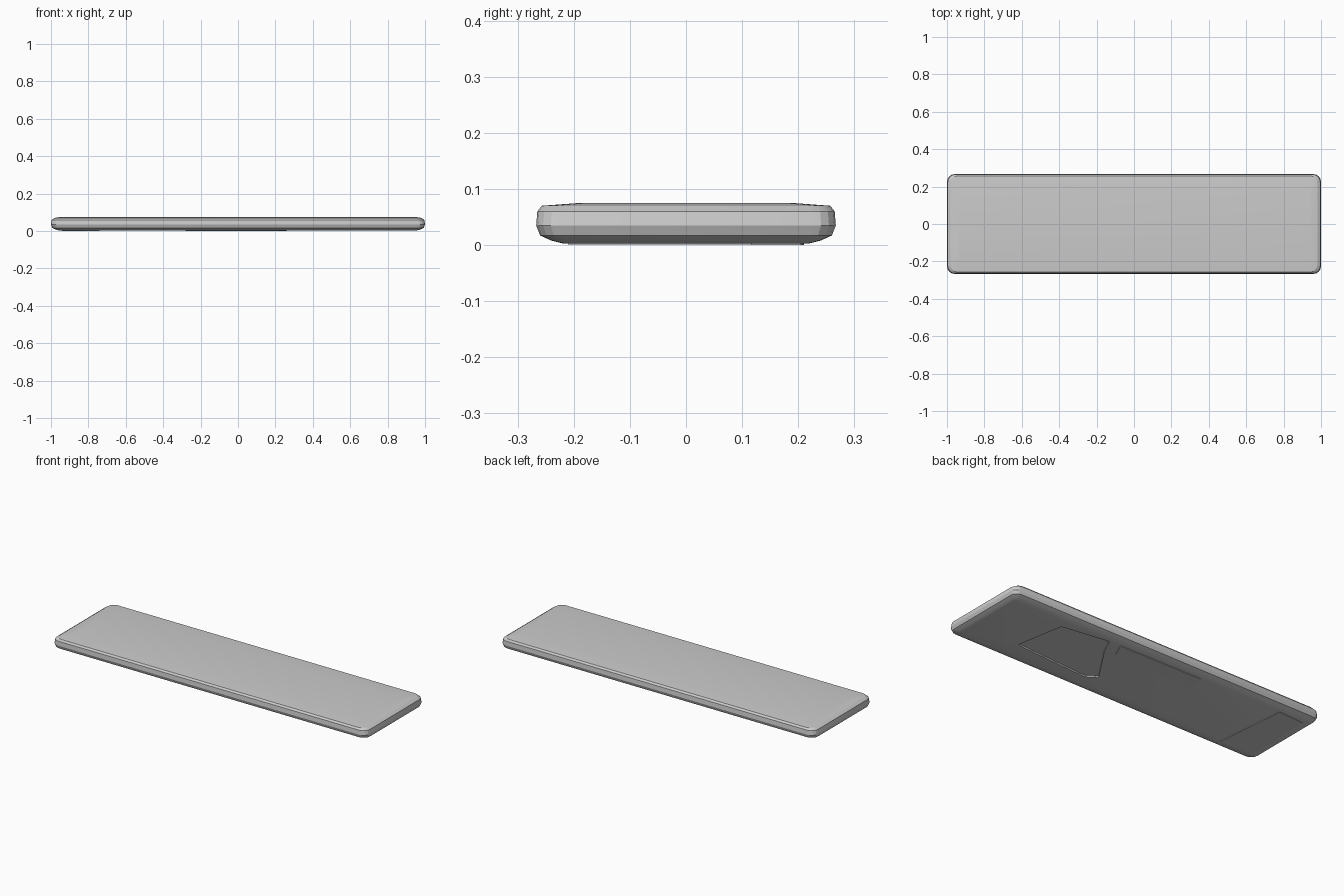
import bpy, bmesh, math

if "Cube" in bpy.data.objects:
    bpy.data.objects.remove(bpy.data.objects["Cube"])


def loft(name, rings):
    """Skin a stack of equal-length closed loops and cap both ends."""
    bm = bmesh.new()
    loops = [[bm.verts.new(p) for p in ring] for ring in rings]
    n = len(loops[0])
    for a, b in zip(loops, loops[1:]):
        for i in range(n):
            bm.faces.new((a[i], a[(i + 1) % n], b[(i + 1) % n], b[i]))
    bm.faces.new(loops[0])
    bm.faces.new(loops[-1])
    bmesh.ops.recalc_face_normals(bm, faces=bm.faces)
    mesh = bpy.data.meshes.new(name)
    bm.to_mesh(mesh)
    bm.free()
    obj = bpy.data.objects.new(name, mesh)
    bpy.context.collection.objects.link(obj)
    return obj


def rounded_rect(hx, hy, r, z, steps=4):
    pts = []
    corners = ((1, 1), (-1, 1), (-1, -1), (1, -1))
    for q, (sx, sy) in enumerate(corners):
        for s in range(steps + 1):
            a = math.pi / 2 * (q + s / steps)
            pts.append((sx * (hx - r) + r * math.cos(a),
                        sy * (hy - r) + r * math.sin(a), z))
    return pts


def prism(name, outline, z0, z1):
    return loft(name, [[(x, y, z) for x, y in outline] for z in (z0, z1)])


# Slab body: half length, half width, corner radius, height
sections = [
    (0.955, 0.220, 0.025, 0.003),
    (0.975, 0.240, 0.032, 0.008),
    (0.993, 0.260, 0.040, 0.017),
    (1.000, 0.267, 0.042, 0.035),
    (0.996, 0.265, 0.042, 0.060),
    (0.980, 0.257, 0.038, 0.070),
    (0.950, 0.190, 0.025, 0.075),
]
body = loft("slab_body", [rounded_rect(*s) for s in sections])

# Shallow recess under the right half
cutter = prism("recess_cutter",
               [(0.66, -0.12), (0.61, 0.16), (0.33, 0.20), (0.28, 0.10),
                (0.14, -0.11), (0.20, -0.15)], -0.02, 0.011)
cutter.hide_render = True
cutter.hide_set(True)
mod = body.modifiers.new("recess", 'BOOLEAN')
mod.operation = 'DIFFERENCE'
mod.solver = 'EXACT'
mod.object = cutter

# Thin raised panels on the underside
prism("underside_strip",
      [(0.26, 0.205), (-0.26, 0.210), (-0.28, 0.116), (0.22, 0.116)], 0.0, 0.006)
prism("underside_end_panel",
      [(-0.74, -0.21), (-0.78, 0.21), (-0.94, 0.20), (-0.94, -0.20)], 0.001, 0.006)

# Soft edges on the slab
bpy.context.view_layer.objects.active = body
body.select_set(True)
bpy.ops.object.shade_smooth_by_angle(angle=math.radians(20))
